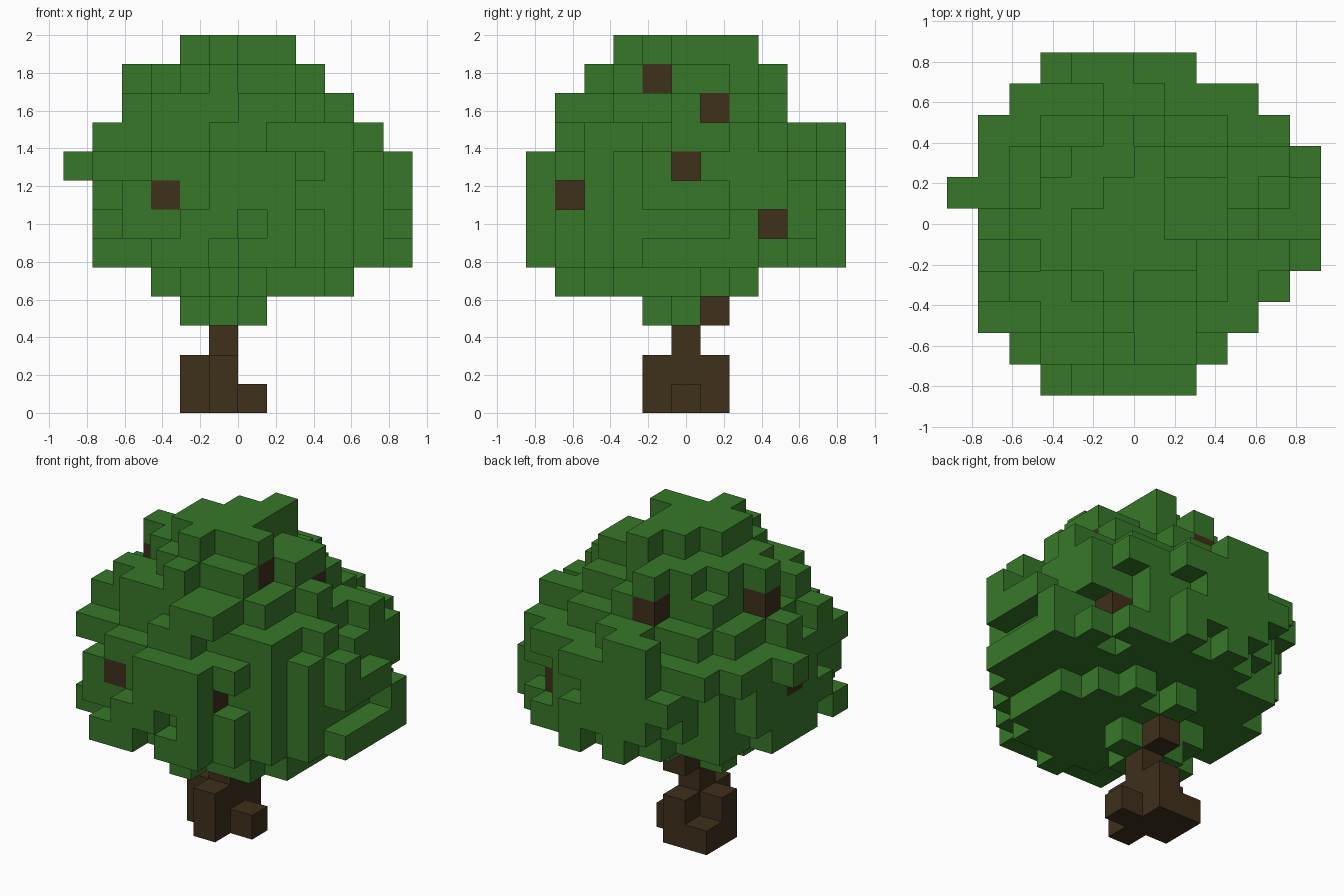
import bpy, bmesh, random
from mathutils import Vector

if "Cube" in bpy.data.objects:
    bpy.data.objects.remove(bpy.data.objects["Cube"], do_unlink=True)

random.seed(11)
UNIT = 2 / 13                      # edge of one block
CENTRE = Vector((6, 5.5, 0))       # middle of the block grid


def material(name, colour):
    mat = bpy.data.materials.new(name)
    mat.use_nodes = True
    mat.diffuse_color = (*colour, 1)
    mat.node_tree.nodes["Principled BSDF"].inputs["Base Color"].default_value = (*colour, 1)
    return mat


leaf_green = material("leaf green", (0.038, 0.187, 0.022))
bark_brown = material("bark brown", (0.049, 0.029, 0.011))

# Trunk: a stem with a ring of root blocks
trunk = {(5, 5, level) for level in range(5)}
for level in range(2):
    trunk |= {(4, 5, level), (5, 4, level), (5, 6, level)}
trunk |= {(4, 6, 0), (6, 5, 0)}

# Crown: plan outline, as first and last block of each row from front to back
outline = [(3, 7), (2, 8), (1, 9), (1, 10), (1, 11), (1, 11),
           (1, 11), (1, 11), (1, 10), (2, 9), (3, 7)]
# Crown: level -> x and y limits of a round layer, and how far it fills them
wide = (0.4, 11.9, -0.1, 11.1)
layers = {4: (3, 11, 1, 8, 0.78), 5: (*wide, 0.84), 6: (*wide, 0.88),
          7: (*wide, 0.92), 8: (*wide, 0.88), 9: (1, 11, 1, 10, 0.88),
          10: (2, 10, 1, 9, 0.85), 11: (2, 9, 2, 9, 0.72)}
crown = set()
for level, (x0, x1, y0, y1, fill) in layers.items():
    for j, (first, last) in enumerate(outline):
        for i in range(first, last + 1):
            u = (2 * i + 1 - x0 - x1) / (x1 - x0)
            v = (2 * j + 1 - y0 - y1) / (y1 - y0)
            if u * u + v * v < fill + random.uniform(-0.2, 0.18):
                crown.add((i, j, level))
# Crown: every outline row reaches its full width on some level
for j, row in enumerate(outline):
    for i in row:
        crown.add((i, j, random.choice((5, 6, 7, 8))))

# Crown: cross-shaped top, small collar under the leaves, stray blocks
top_rows = {3: (5, 5), 4: (4, 7), 5: (4, 6), 6: (5, 6), 7: (6, 6)}
for j, (first, last) in top_rows.items():
    crown |= {(i, j, 12) for i in range(first, last + 1)}
crown |= {(4, 5, 3), (5, 4, 3), (6, 5, 3), (0, 6, 8), (1, 6, 8),
          (2, 5, 11), (1, 3, 9), (3, 0, 5), (4, 0, 5),
          (10, 4, 8), (11, 4, 8), (10, 4, 9)}
crown |= {(11, j, 5) for j in (5, 6, 7)}
crown |= {(i, 10, k) for i in (4, 5) for k in (7, 8, 9)}

# Branch ends showing through the leaves: block and an open side of it
RIGHT, LEFT, FRONT, BACK, DOWN = (1, 0, 0), (-1, 0, 0), (0, -1, 0), (0, 1, 0), (0, 0, -1)
branch_ends = [((7, 4, 11), RIGHT), ((8, 6, 10), RIGHT), ((7, 1, 7), RIGHT),
               ((9, 5, 8), RIGHT), ((9, 8, 6), RIGHT), ((9, 8, 6), BACK),
               ((9, 8, 6), DOWN), ((3, 1, 7), FRONT), ((5, 8, 10), BACK),
               ((2, 5, 10), LEFT), ((1, 5, 7), LEFT), ((5, 6, 3), BACK)]
branches = set()
for (i, j, k), (dx, dy, dz) in branch_ends:
    branches.add((i, j, k))
    for step in range(1, 12):
        crown.discard((i + dx * step, j + dy * step, k + dz * step))
# Leaves over the branch ends, so that none is bare on top
crown |= {(i, j, k + 1) for i, j, k in branches}
crown -= branches | trunk
solid = trunk | crown | branches


def build(name, blocks, mat):
    """Skin a set of blocks, keeping only faces open to the air."""
    bm = bmesh.new()
    for block in sorted(blocks):
        middle = Vector(block) + Vector((0.5, 0.5, 0.5))
        for axis in range(3):
            for sign in (-1, 1):
                normal = Vector((0, 0, 0))
                normal[axis] = sign
                beside = tuple(int(c) for c in Vector(block) + normal)
                if beside in solid:
                    continue
                a, b = Vector((0, 0, 0)), Vector((0, 0, 0))
                a[(axis + 1) % 3] = 0.5
                b[(axis + 2) % 3] = 0.5 * sign
                face_mid = middle + normal * 0.5 - CENTRE
                corners = (-a - b, a - b, a + b, b - a)
                bm.faces.new([bm.verts.new((face_mid + c) * UNIT) for c in corners])
    bmesh.ops.remove_doubles(bm, verts=bm.verts[:], dist=0.001)
    mesh = bpy.data.meshes.new(name)
    bm.to_mesh(mesh)
    bm.free()
    mesh.materials.append(mat)
    obj = bpy.data.objects.new(name, mesh)
    bpy.context.collection.objects.link(obj)


build("trunk", trunk, bark_brown)
build("branch_ends", branches, bark_brown)
build("leaf_crown", crown, leaf_green)
